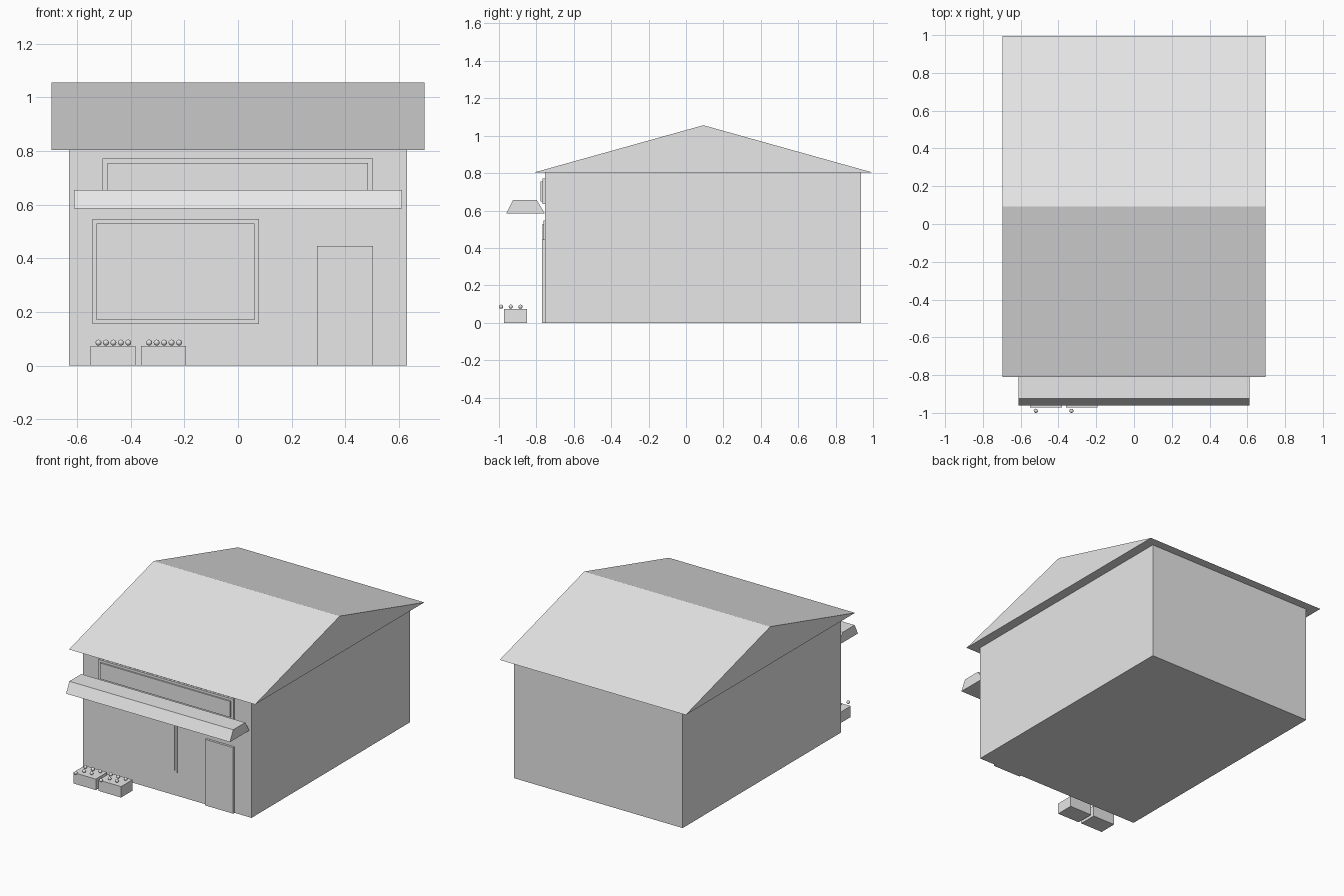
import bpy
import bmesh

cube = bpy.data.objects.get("Cube")
if cube:
    bpy.data.objects.remove(cube, do_unlink=True)

# One plain grey for everything
grey = bpy.data.materials.new("plain_grey")
grey.use_nodes = True
grey.diffuse_color = (0.8, 0.8, 0.8, 1)
grey.node_tree.nodes["Principled BSDF"].inputs["Base Color"].default_value = (0.8, 0.8, 0.8, 1)


def finish(name, bm):
    bmesh.ops.recalc_face_normals(bm, faces=bm.faces)
    mesh = bpy.data.meshes.new(name)
    bm.to_mesh(mesh)
    bm.free()
    mesh.materials.append(grey)
    obj = bpy.data.objects.new(name, mesh)
    bpy.context.collection.objects.link(obj)
    return obj


def prism(name, profile, x0, x1):
    """Extrude a (y, z) outline along x."""
    bm = bmesh.new()
    face = bm.faces.new([bm.verts.new((x0, y, z)) for y, z in profile])
    out = bmesh.ops.extrude_face_region(bm, geom=[face])
    moved = [v for v in out["geom"] if isinstance(v, bmesh.types.BMVert)]
    bmesh.ops.translate(bm, verts=moved, vec=(x1 - x0, 0, 0))
    return finish(name, bm)


def box(name, x0, x1, y0, y1, z0, z1):
    return prism(name, [(y0, z0), (y1, z0), (y1, z1), (y0, z1)], x0, x1)


def ball(name, x, y, z, radius):
    bm = bmesh.new()
    bmesh.ops.create_uvsphere(bm, u_segments=16, v_segments=10, radius=radius)
    bmesh.ops.translate(bm, verts=bm.verts, vec=(x, y, z))
    for f in bm.faces:
        f.smooth = True
    return finish(name, bm)


WALL = -0.755  # front wall plane

# Main building and gabled roof
box("building_walls", -0.63, 0.63, WALL, 0.935, 0, 0.804)
prism("gable_roof", [(-0.81, 0.804), (0.995, 0.804), (0.093, 1.056)], -0.695, 0.695)

# Awning over the shop front
prism("awning", [(-0.96, 0.585), (WALL, 0.585), (-0.797, 0.655), (-0.925, 0.655)], -0.612, 0.612)

# Blank sign board with raised centre
box("sign_frame", -0.505, 0.503, -0.768, WALL + 0.01, 0.635, 0.772)
box("sign_panel", -0.487, 0.485, -0.777, WALL, 0.648, 0.756)

# Shop window with raised pane, and door
box("window_frame", -0.543, 0.078, -0.761, WALL + 0.01, 0.156, 0.547)
box("window_pane", -0.527, 0.062, -0.767, WALL, 0.171, 0.529)
box("door", 0.294, 0.503, -0.77, WALL + 0.01, 0, 0.446)

# Two crates, each with rows of fruit (row y, columns used)
ROWS = [(-0.885, (0, 2, 4)), (-0.937, (1, 3)), (-0.989, (0,))]
for side, x0 in (("right", -0.55), ("left", -0.361)):
    box(f"crate_{side}", x0, x0 + 0.168, -0.972, -0.85, 0, 0.074)
    for row, (y, columns) in enumerate(ROWS):
        for col in columns:
            ball(f"fruit_{side}_{row}_{col}", x0 + 0.03 + col * 0.0278, y, 0.086, 0.011)
